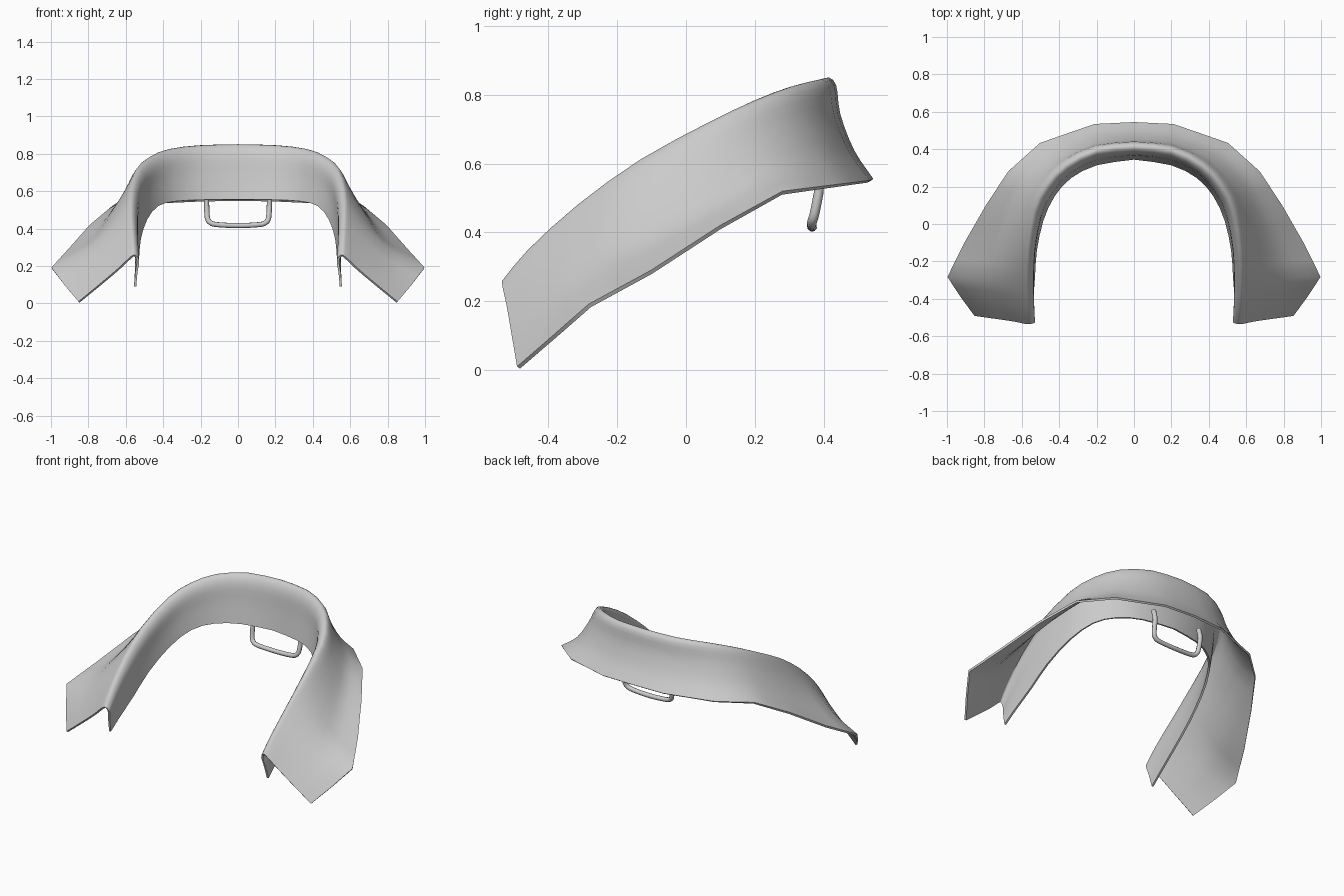
import bpy
from mathutils import Vector

if "Cube" in bpy.data.objects:
    bpy.data.objects.remove(bpy.data.objects["Cube"])

# Half-collar guide lines, back centre to front end
STAND = [(0, .35, .555), (.2, .32, .553), (.34, .25, .545), (.43, .15, .52), (.49, .02, .45),
         (.525, -.14, .345), (.535, -.28, .24), (.545, -.41, .15), (.55, -.49, .09)]
FOLD = [(0, .405, .843), (.2, .385, .838), (.36, .305, .818), (.46, .2, .778), (.525, .07, .715),
        (.56, -.13, .605), (.567, -.31, .475), (.56, -.455, .345), (.553, -.53, .255)]
EDGE = [(0, .54, .552), (.21, .53, .548), (.5, .43, .535), (.67, .28, .515), (.79, .1, .415),
        (.905, -.1, .285), (.995, -.28, .187), (.925, -.385, .095), (.85, -.487, .007)]
SAG = [.09, .09, .1, .15, .19, .18, .12, .06, .01]


def catmull(pts, n):
    """Smooth curve through pts with n steps per span."""
    p = [Vector(q) for q in pts]
    p = [2 * p[0] - p[1]] + p + [2 * p[-1] - p[-2]]
    out = []
    for i in range(1, len(p) - 2):
        a, b, c, d = p[i - 1:i + 3]
        for k in range(n):
            t = k / n
            out.append(.5 * (2 * b + (c - a) * t + (2 * a - 5 * b + 4 * c - d) * t * t
                             + (3 * b - a - 3 * c + d) * t ** 3))
    return out + [p[-2]]


def linear(pts, n):
    """Straight spans, keeping the corners of the leaf crisp."""
    p = [Vector(q) for q in pts]
    return [a.lerp(b, k / n) for a, b in zip(p, p[1:]) for k in range(n)] + [p[-1]]


def section(s, f, e, sag):
    """Cross-section: up the stand, over the rolled fold, down the flared leaf."""
    out = Vector((e.x - s.x, e.y - s.y, 0)).normalized()
    drop = s - f
    ctrl = [s, s.lerp(f, .45) - out * .008, s.lerp(f, .83) - out * .018, f,
            f + out * .026 - Vector((0, 0, .016)),
            f.lerp(e, .3) + drop * sag * .5,
            f.lerp(e, .62) + drop * sag, e]
    return catmull(ctrl, 3)


# Collar: folded sheet, both halves
N = 2
sags = [v.x for v in linear([(s, 0, 0) for s in SAG], N)]
half = [section(*a) for a in zip(catmull(STAND, N), catmull(FOLD, N), linear(EDGE, N), sags)]
for v in half[0]:
    v.x = 0
mirrored = [[Vector((-v.x, v.y, v.z)) for v in col] for col in half[:0:-1]]
cols = mirrored + half
m = len(cols[0])
verts = [v for col in cols for v in col]
faces = [(i * m + j, i * m + j + 1, (i + 1) * m + j + 1, (i + 1) * m + j)
         for i in range(len(cols) - 1) for j in range(m - 1)]
mesh = bpy.data.meshes.new("collar")
mesh.from_pydata(verts, [], faces)
collar = bpy.data.objects.new("collar", mesh)
bpy.context.collection.objects.link(collar)
solid = collar.modifiers.new("thickness", 'SOLIDIFY')
solid.thickness = .012
solid.offset = 0
bpy.context.view_layer.objects.active = collar
collar.select_set(True)
bpy.ops.object.modifier_apply(modifier="thickness")
bpy.ops.object.shade_smooth_by_angle(angle=.8)

# Hanger loop: round cord under the back of the stand
side = [(.168, .375, .6), (.168, .388, .54), (.164, .375, .46), (.148, .367, .432), (.11, .365, .421)]
path = [(-x, y, z) for x, y, z in side] + [(0, .367, .416)] + side[::-1]
curve = bpy.data.curves.new("hanger_loop", 'CURVE')
curve.dimensions = '3D'
curve.bevel_depth = .014
curve.bevel_resolution = 2
curve.use_fill_caps = True
spline = curve.splines.new('POLY')
pts = catmull(path, 3)
spline.points.add(len(pts) - 1)
for p, v in zip(spline.points, pts):
    p.co = (*v, 1)
spline.use_smooth = True
loop = bpy.data.objects.new("hanger_loop", curve)
bpy.context.collection.objects.link(loop)
